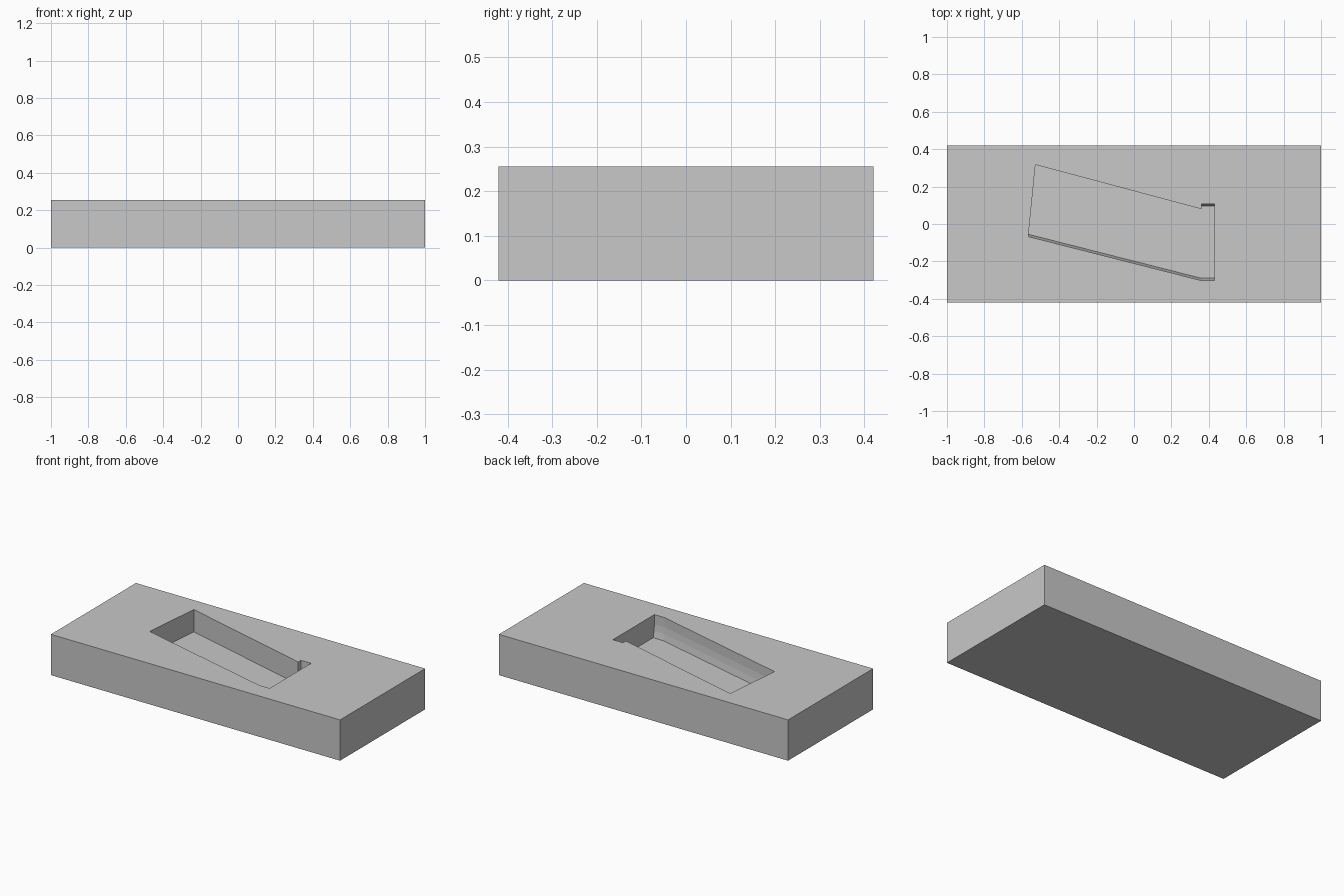
import bpy
import bmesh

if "Cube" in bpy.data.objects:
    bpy.data.objects.remove(bpy.data.objects["Cube"], do_unlink=True)

LENGTH, WIDTH, HEIGHT = 2.0, 0.84, 0.255

grey = bpy.data.materials.new("plain grey")
grey.use_nodes = True
colour = (0.58, 0.58, 0.58, 1)
grey.diffuse_color = colour
grey.node_tree.nodes["Principled BSDF"].inputs["Base Color"].default_value = colour


def add_object(name, bm):
    bmesh.ops.recalc_face_normals(bm, faces=bm.faces)
    mesh = bpy.data.meshes.new(name)
    bm.to_mesh(mesh)
    bm.free()
    mesh.materials.append(grey)
    obj = bpy.data.objects.new(name, mesh)
    bpy.context.scene.collection.objects.link(obj)
    return obj


# Rectangular block
bm = bmesh.new()
bmesh.ops.create_cube(bm, size=1)
for v in bm.verts:
    v.co = (v.co.x * LENGTH, v.co.y * WIDTH, (v.co.z + 0.5) * HEIGHT)
block = add_object("block", bm)

# Pocket outline: x, y, and the direction its rounded walls lean inward
outline = [(-0.565, -0.067, 1), (0.36, -0.302, 1), (0.43, -0.302, 1),
           (0.43, 0.108, -1), (0.36, 0.108, -1), (0.36, 0.08, 0),
           (-0.527, 0.317, 0)]
# Depth below the top face, and inward lean at that depth
layers = [(-0.05, 0), (0.06, 0), (0.10, 0.004), (0.14, 0.012)]

bm = bmesh.new()
rings = [[bm.verts.new((x, y + lean * side, HEIGHT - depth)) for x, y, side in outline]
         for depth, lean in layers]
bm.faces.new(rings[0])
bm.faces.new(rings[-1])
n = len(outline)
for upper, lower in zip(rings, rings[1:]):
    for i in range(n):
        j = (i + 1) % n
        bm.faces.new((upper[i], upper[j], lower[j], lower[i]))
cutter = add_object("pocket_cutter", bm)
cutter.hide_render = True

# Cut the pocket and drop the cutter
cut = block.modifiers.new("pocket", "BOOLEAN")
cut.operation = "DIFFERENCE"
cut.solver = "EXACT"
cut.object = cutter
bpy.context.view_layer.objects.active = block
bpy.ops.object.modifier_apply(modifier=cut.name)
bpy.data.objects.remove(cutter, do_unlink=True)
